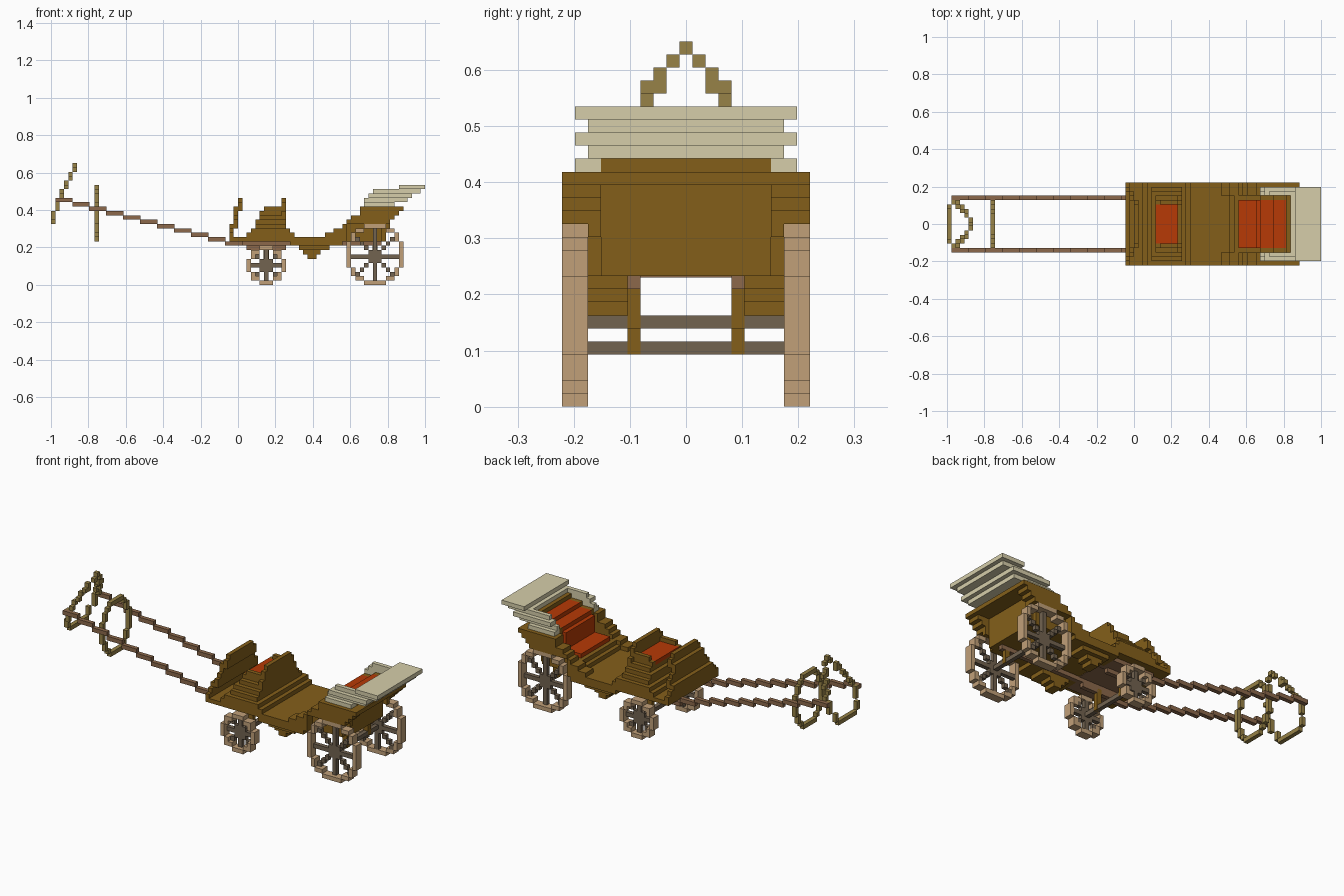
import bpy
import bmesh

old = bpy.data.objects.get("Cube")
if old:
    bpy.data.objects.remove(old, do_unlink=True)

U = 2 / 86  # one block


def material(name, rgb):
    lin = [(c / 255 / 12.92) if c < 11 else ((c / 255 + 0.055) / 1.055) ** 2.4 for c in rgb]
    m = bpy.data.materials.new(name)
    m.use_nodes = True
    m.diffuse_color = (*lin, 1)
    bsdf = next(n for n in m.node_tree.nodes if n.type == 'BSDF_PRINCIPLED')
    bsdf.inputs["Base Color"].default_value = (*lin, 1)
    bsdf.inputs["Roughness"].default_value = 0.9
    return m


BROWN = material("body brown", (132, 95, 26))
TAN = material("wheel tan", (193, 160, 121))
GREY = material("axle grey", (114, 99, 80))
RED = material("seat red", (183, 58, 6))
CREAM = material("canopy cream", (214, 206, 170))
OLIVE = material("harness olive", (151, 130, 71))
SHAFT = material("shaft brown", (140, 105, 75))


def blocks(name, mat, boxes):
    """Boxes as (x0, x1, y0, y1, z0, z1) in blocks; x counts from the front tip."""
    bm = bmesh.new()
    for x0, x1, y0, y1, z0, z1 in boxes:
        vs = bmesh.ops.create_cube(bm, size=1)["verts"]
        for v in vs:
            v.co = (-1 + U * (x1 if v.co.x > 0 else x0),
                    U * (y1 if v.co.y > 0 else y0),
                    U * (z1 if v.co.z > 0 else z0))
    me = bpy.data.meshes.new(name)
    bm.to_mesh(me)
    bm.free()
    me.materials.append(mat)
    ob = bpy.data.objects.new(name, me)
    bpy.context.collection.objects.link(ob)
    return ob


def both(boxes):
    return [b for x0, x1, y0, y1, z0, z1 in boxes
            for b in ((x0, x1, y0, y1, z0, z1), (x0, x1, -y1, -y0, z0, z1))]


def mid(x0, x1, w, z0, z1):
    return (x0, x1, -w, w, z0, z1)


def ring_cells(w, rows):
    """Mirror the left-half runs (row start, row end, col start, col end) across width w."""
    return [c for r0, r1, c0, c1 in rows for c in ((c0, c1, r0, r1), (w - c1, w - c0, r0, r1))]


# Wheels: stepped rim, straight and diagonal spokes, axle
SMALL = [(0, 1, 3, 5), (1, 2, 1, 3), (2, 3, 1, 2), (3, 6, 0, 1),
         (6, 7, 1, 2), (7, 8, 1, 3), (8, 9, 3, 5)]
LARGE = [(0, 1, 4, 7), (1, 2, 2, 4), (2, 4, 1, 2), (4, 10, 0, 1),
         (10, 12, 1, 2), (12, 13, 2, 4), (13, 14, 4, 7)]
for label, x, w, h, az, rows in (("front", 45, 9, 9, 4, SMALL), ("rear", 68, 13, 14, 6, LARGE)):
    cx = x + w // 2
    reach = w // 2 - 1
    spokes = [(cx, cx + 1, 1, h - 1), (x + 1, x + w - 1, az, az + 1),
              (cx - 1, cx + 2, az - 1, az + 2)]
    for d in range(2, reach):
        spokes += [(cx + s * d, cx + s * d + 1, az + t * d, az + t * d + 1)
                   for s in (-1, 1) for t in (-1, 1)]
    for side, sgn in (("left", 1), ("right", -1)):
        rim_y = (7.5, 9.5) if sgn > 0 else (-9.5, -7.5)
        sp_y = (7.5, 8.5) if sgn > 0 else (-8.5, -7.5)
        blocks(f"{label}_wheel_rim_{side}", TAN,
               [(x + a, x + b, *rim_y, c, d) for a, b, c, d in ring_cells(w, rows)])
        blocks(f"{label}_wheel_spokes_{side}", GREY, [(a, b, *sp_y, c, d) for a, b, c, d in spokes])
    blocks(f"{label}_axle", GREY, [mid(cx, cx + 1, 7.6, az, az + 1)])
    blocks(f"{label}_axle_brackets", BROWN, both([(cx - 0.1, cx + 1.1, 3.5, 4.5, az, 9)]))

# Undercarriage: plates below the driver's box and two beams back to the rear axle
blocks("undercarriage", SHAFT, both([(44, 55, 4.5, 7.5, 9, 10), (45, 54, 3.5, 4.5, 8, 9),
                                     (44, 76, 3.5, 4.5, 9, 10)])
       + [mid(44, 55, 7.5, 9.9, 10.5)])

# Floor and hanging belly, narrowing downwards
blocks("floor", BROWN, [mid(41, 67, 9.5, 10, 11), mid(67, 72, 7.5, 10, 11)])
belly = [(55, 67, 9, 9.5), (57, 64, 8, 8.5), (58, 62, 7, 7.5), (59, 61, 6, 7.5)]
blocks("belly", BROWN, both([(a, b, 4.5, w, k, k + 1) for a, b, k, w in belly]))

# Dashboard, leaning back and narrowing upwards: (x, z start, z end, half width)
dash = [(41, 10, 12, 9.5), (41, 12, 13, 8.5), (41, 13, 14, 7.5), (42, 13, 15, 7.5),
        (42, 15, 16, 6.5), (42, 16, 18, 5.5), (43, 17, 19, 5.5), (43, 19, 20, 4.5)]
blocks("dashboard", BROWN, [mid(x, x + 1, w, a, b) for x, a, b, w in dash])

# Driver's box, seat and gabled backrest
blocks("driver_box", BROWN, [mid(45, 56, 9.5, 11, 12), mid(46, 55, 9.5, 12, 13),
                             mid(47, 54, 8.5, 13, 14), mid(47, 54, 7.5, 14, 15),
                             mid(48, 54, 6.5, 15, 16)]
       + both([(48, 53, 4.5, 5.5, 16, 17), (49, 53, 4.5, 5.5, 17, 18)]))
blocks("driver_seat", RED, [mid(48, 53, 4.5, 16, 17)])
blocks("driver_backrest", BROWN, [mid(53, 54, 6.5, 16, 17), mid(53, 54, 5.5, 17, 19),
                                  mid(53, 54, 4.5, 19, 20)])

# Stepped side walls of the cabin, cut away above the rear wheels
steps = [(63, 65, 12), (65, 67, 13), (67, 68, 14), (68, 69, 15), (69, 71, 16), (71, 72, 18)]
blocks("cabin_side_walls", BROWN, both(
    [(a, b, 6.5, 9.5 if b <= 68 else 7.5, 10, k) for a, b, k in steps]
    + [(a, b, 7.5, 9.5, 14, k) for a, b, k in steps if b > 68]))

# Rear of the cabin: flat back panel between flared side wings, under a full-width ledge
wings = [(10, 13, 76, 7.5), (13, 14, 78, 7.5), (14, 15, 78, 9.5),
         (15, 16, 79, 9.5), (16, 17, 80, 9.5)]
blocks("cabin_rear", BROWN, both([(72, e, 6.5, w, a, b) for a, b, e, w in wings])
       + [mid(72, 77, 6.5, 10, 17), mid(72, 81, 9.5, 17, 18),
          mid(66, 72, 6.5, 11, 13), mid(65, 66, 6.5, 11, 12),
          mid(78, 79, 6.5, 18, 21)]
       + both([(72, 79, 5.5, 6.5, 18, 19), (75, 79, 5.5, 6.5, 19, 20)]))

# Passenger seat with a tall stepped back cushion
blocks("passenger_seat", RED, [mid(67, 71, 5.5, 13, 14), mid(71, 72, 5.5, 13, 18),
                               mid(72, 75, 5.5, 18, 19), mid(75, 78, 5.5, 18, 20)])

# Folded canopy: U-shaped layers under a solid top slab
canopy = both([(72, 79, 6.5, 8.5, 18, 19)])
for x0, x1, w, k in ((72, 82, 7.5, 19), (73, 83, 8.5, 20), (74, 85, 7.5, 21)):
    canopy += both([(x0, x1, 6.5, w, k, k + 1)]) + [mid(79, x1, 6.5, k, k + 1)]
canopy.append(mid(80, 86, 8.5, 22, 23))
blocks("canopy", CREAM, canopy)

# Pulling shafts, dropping one block per step
blocks("shafts", SHAFT, both([(1 + 3.9 * i, 1 + 3.9 * (i + 1) + 0.1, 5.5, 6.5, 19 - i, 20 - i)
                              for i in range(11)]))

# Upright girth loop between the shafts
loop = [(0, 1, 3, 6), (1, 2, 2, 3), (2, 4, 1, 2), (4, 9, 0, 1),
        (9, 11, 1, 2), (11, 12, 2, 3), (12, 13, 3, 6)]
blocks("girth_loop", OLIVE, [(10, 11, a - 5.5, b - 5.5, 10 + c, 10 + d)
                             for a, b, c, d in ring_cells(11, loop)])

# Tilted collar: (x, z start, z end, y centre)
collar = [(0, 15, 17, 4), (1, 17, 20, 5), (2, 20, 21, 5), (2, 21, 22, 4), (3, 22, 23, 4),
          (3, 23, 24, 3), (4, 24, 25, 3), (4, 24, 26, 2), (5, 26, 27, 1)]
blocks("collar", OLIVE, both([(x, x + 1, y - .5, y + .5, a, b) for x, a, b, y in collar])
       + [mid(5, 6, 0.5, 27, 28), mid(0, 1, 3.5, 14, 15)])
